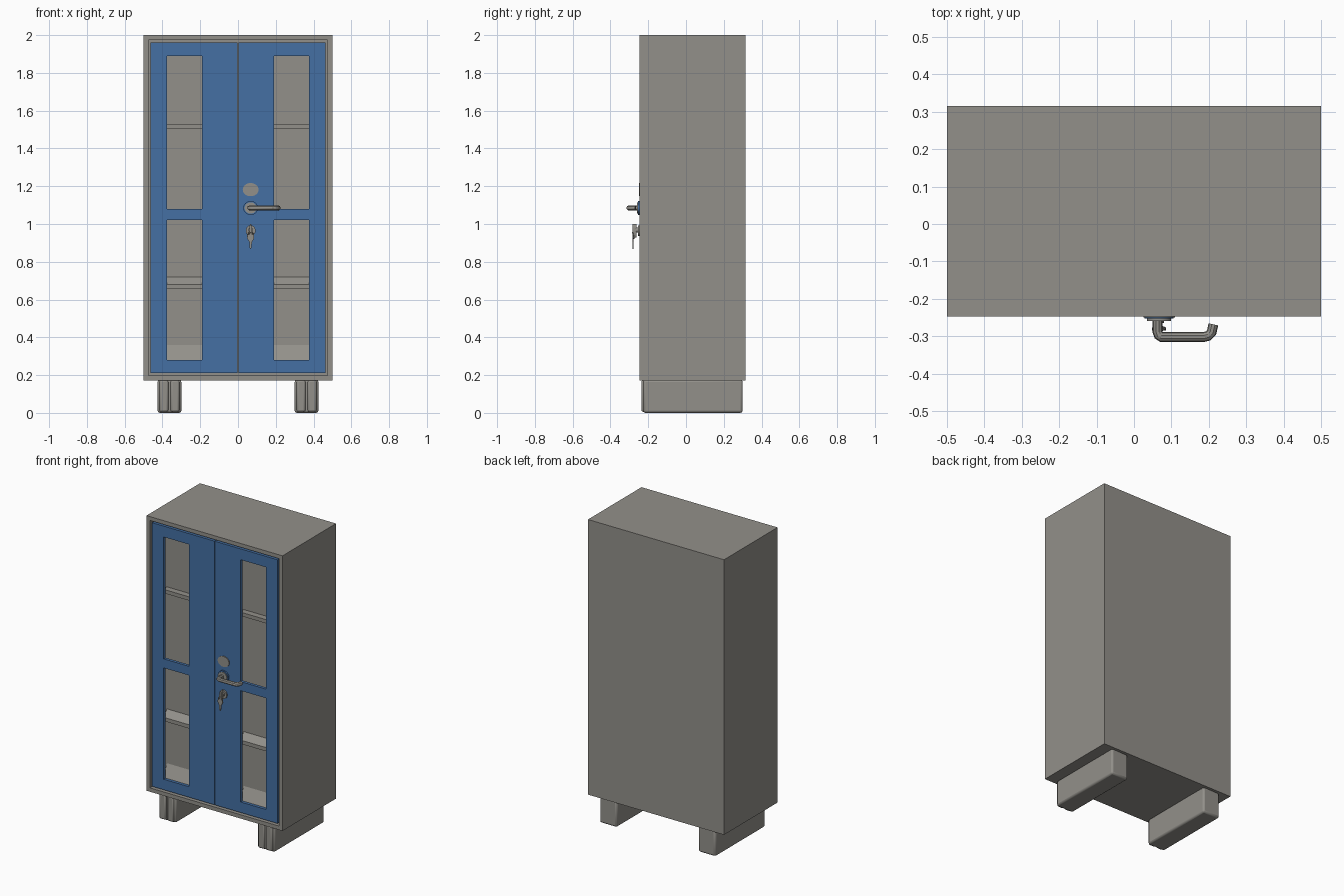
import bpy, bmesh, math
from mathutils import Vector

if "Cube" in bpy.data.objects:
    bpy.data.objects.remove(bpy.data.objects["Cube"])


def material(name, color):
    m = bpy.data.materials.new(name)
    m.diffuse_color = (*color, 1)
    m.use_nodes = True
    m.node_tree.nodes["Principled BSDF"].inputs["Base Color"].default_value = m.diffuse_color
    return m


GREY = material("warm grey", (0.29, 0.28, 0.255))
BLUE = material("steel blue", (0.058, 0.16, 0.37))
FRONT, BACK = -0.247, 0.315


def finish(name, bm, mat, bevel=0, segments=2):
    bmesh.ops.recalc_face_normals(bm, faces=bm.faces)
    me = bpy.data.meshes.new(name)
    bm.to_mesh(me)
    bm.free()
    ob = bpy.data.objects.new(name, me)
    bpy.context.collection.objects.link(ob)
    me.materials.append(mat)
    if bevel:
        mod = ob.modifiers.new("bevel", "BEVEL")
        mod.width, mod.segments = bevel, segments
    return ob


def smooth(ob):
    bpy.ops.object.select_all(action="DESELECT")
    ob.select_set(True)
    bpy.context.view_layer.objects.active = ob
    bpy.ops.object.shade_smooth_by_angle(angle=math.radians(35))


def box_bm(x0, x1, y0, y1, z0, z1):
    bm = bmesh.new()
    bmesh.ops.create_cube(bm, size=1)
    for v in bm.verts:
        v.co = ((x0 + x1) / 2 + v.co.x * (x1 - x0),
                (y0 + y1) / 2 + v.co.y * (y1 - y0),
                (z0 + z1) / 2 + v.co.z * (z1 - z0))
    return bm


def box(name, *size, mat=GREY, bevel=0):
    return finish(name, box_bm(*size), mat, bevel)


def prism(name, points, axis, a, b, mat, bevel=0):
    """Extrude a closed profile along x (points are y, z) or y (points are x, z)."""
    put = (lambda p, t: (t, *p)) if axis == "x" else (lambda p, t: (p[0], t, p[1]))
    bm = bmesh.new()
    face = bm.faces.new([bm.verts.new(put(p, a)) for p in points])
    new = bmesh.ops.extrude_face_region(bm, geom=[face])["geom"]
    shift = Vector(put((0, 0), b - a))
    bmesh.ops.translate(bm, verts=[v for v in new if isinstance(v, bmesh.types.BMVert)], vec=shift)
    return finish(name, bm, mat, bevel)


def ellipse(cx, cz, rx, rz, n=32):
    return [(cx + rx * math.cos(2 * math.pi * i / n),
             cz + rz * math.sin(2 * math.pi * i / n)) for i in range(n)]


def tube(name, points, radius, mat):
    cu = bpy.data.curves.new(name, "CURVE")
    cu.dimensions = "3D"
    cu.bevel_depth, cu.bevel_resolution, cu.use_fill_caps = radius, 3, True
    sp = cu.splines.new("POLY")
    sp.points.add(len(points) - 1)
    for p, co in zip(sp.points, points):
        p.co = (*co, 1)
    ob = bpy.data.objects.new(name, cu)
    bpy.context.collection.objects.link(ob)
    cu.materials.append(mat)
    bpy.ops.object.select_all(action="DESELECT")
    ob.select_set(True)
    bpy.context.view_layer.objects.active = ob
    bpy.ops.object.convert(target="MESH")
    smooth(bpy.context.object)


# cabinet body with a framed, shallow recess behind the doors
bm = box_bm(-0.5, 0.5, FRONT, BACK, 0.172, 2.0)
front = min(bm.faces, key=lambda f: f.calc_center_median().y)
bmesh.ops.inset_region(bm, faces=[front], thickness=0.036)
new = bmesh.ops.extrude_face_region(bm, geom=[front])["geom"]
bmesh.ops.translate(bm, verts=[v for v in new if isinstance(v, bmesh.types.BMVert)], vec=(0, 0.065, 0))
bmesh.ops.delete(bm, geom=[front], context="FACES_ONLY") if front.is_valid else None
finish("cabinet_body", bm, GREY)

for side, label in ((-1, "left"), (1, "right")):
    # door: a sheet with two window openings, given thickness
    xs = sorted(side * x for x in (0.002, 0.19, 0.375, 0.462))
    zs = (0.21, 0.28, 1.02, 1.08, 1.89, 1.962)
    bm = bmesh.new()
    grid = [[bm.verts.new((x, FRONT + 0.003, z)) for x in xs] for z in zs]
    for r in range(5):
        for c in range(3):
            if c == 1 and r in (1, 3):
                continue
            bm.faces.new((grid[r][c], grid[r][c + 1], grid[r + 1][c + 1], grid[r + 1][c]))
    door = finish(label + "_door", bm, BLUE)
    mod = door.modifiers.new("thickness", "SOLIDIFY")
    # push the thickness into the cabinet whichever way the sheet faces
    mod.thickness = 0.02
    mod.offset = -1 if door.data.polygons[0].normal.y < 0 else 1

    # shelf edges and sloped ledges seen through the windows
    x0, x1 = sorted((side * 0.17, side * 0.395))
    yb, yf = FRONT + 0.066, FRONT + 0.024
    box(label + "_upper_shelf", x0, x1, yf, yb, 1.505, 1.53)
    prism(label + "_lower_shelf", [(yf, 0.655), (yf, 0.68), (yb, 0.72), (yb, 0.655)],
          "x", x0, x1, GREY)
    prism(label + "_bottom_ledge", [(yf, 0.24), (yf, 0.28), (yb, 0.36), (yb, 0.24)],
          "x", x0, x1, GREY)

    # foot runner with two ribs on its front end
    cx = side * 0.363
    smooth(box(label + "_foot", cx - 0.063, cx + 0.063, -0.226, 0.3, 0, 0.175, bevel=0.012))
    for i, dx in enumerate((-0.029, 0.029)):
        smooth(box(f"{label}_foot_rib_{i + 1}", cx + dx - 0.023, cx + dx + 0.023,
                   -0.236, -0.2, 0.006, 0.173, bevel=0.009))

# oval plate above the handle
DOOR = FRONT + 0.005
smooth(prism("oval_plate", ellipse(0.067, 1.182, 0.042, 0.035), "y", DOOR, FRONT - 0.003, GREY))

# handle: blue base ring, grey rosette, hub and curved lever
smooth(prism("handle_base", ellipse(0.067, 1.085, 0.039, 0.037), "y", DOOR, FRONT - 0.006, BLUE))
smooth(prism("handle_rosette", ellipse(0.067, 1.085, 0.032, 0.03), "y", DOOR, FRONT - 0.012, GREY))
tube("lever_handle", [(0.063, -0.25, 1.085), (0.063, -0.288, 1.085), (0.066, -0.297, 1.085),
                      (0.074, -0.302, 1.085), (0.185, -0.302, 1.085), (0.198, -0.299, 1.085),
                      (0.207, -0.29, 1.085), (0.212, -0.268, 1.085)], 0.0135, GREY)

# lock cylinder with key and a hanging spare
smooth(prism("lock_base", ellipse(0.067, 0.965, 0.026, 0.028), "y", DOOR, FRONT - 0.006, GREY))
smooth(prism("lock_plug", ellipse(0.067, 0.968, 0.013, 0.013, 16), "y", DOOR, FRONT - 0.018, GREY))
smooth(prism("key_bow", ellipse(0.067, 0.965, 0.007, 0.036, 20), "y", FRONT - 0.014, FRONT - 0.036, GREY))
tube("key_ring", [(0.067 + 0.016 * math.sin(t * math.pi / 8), -0.279 - 0.004 * math.cos(t * math.pi / 8),
                   0.94 + 0.016 * math.cos(t * math.pi / 8)) for t in range(17)], 0.003, GREY)
prism("spare_key", [(0.052, 0.945), (0.082, 0.945), (0.086, 0.925), (0.074, 0.905),
                    (0.071, 0.875), (0.066, 0.867), (0.061, 0.875), (0.06, 0.905),
                    (0.048, 0.925)], "y", -0.284, -0.277, GREY)
